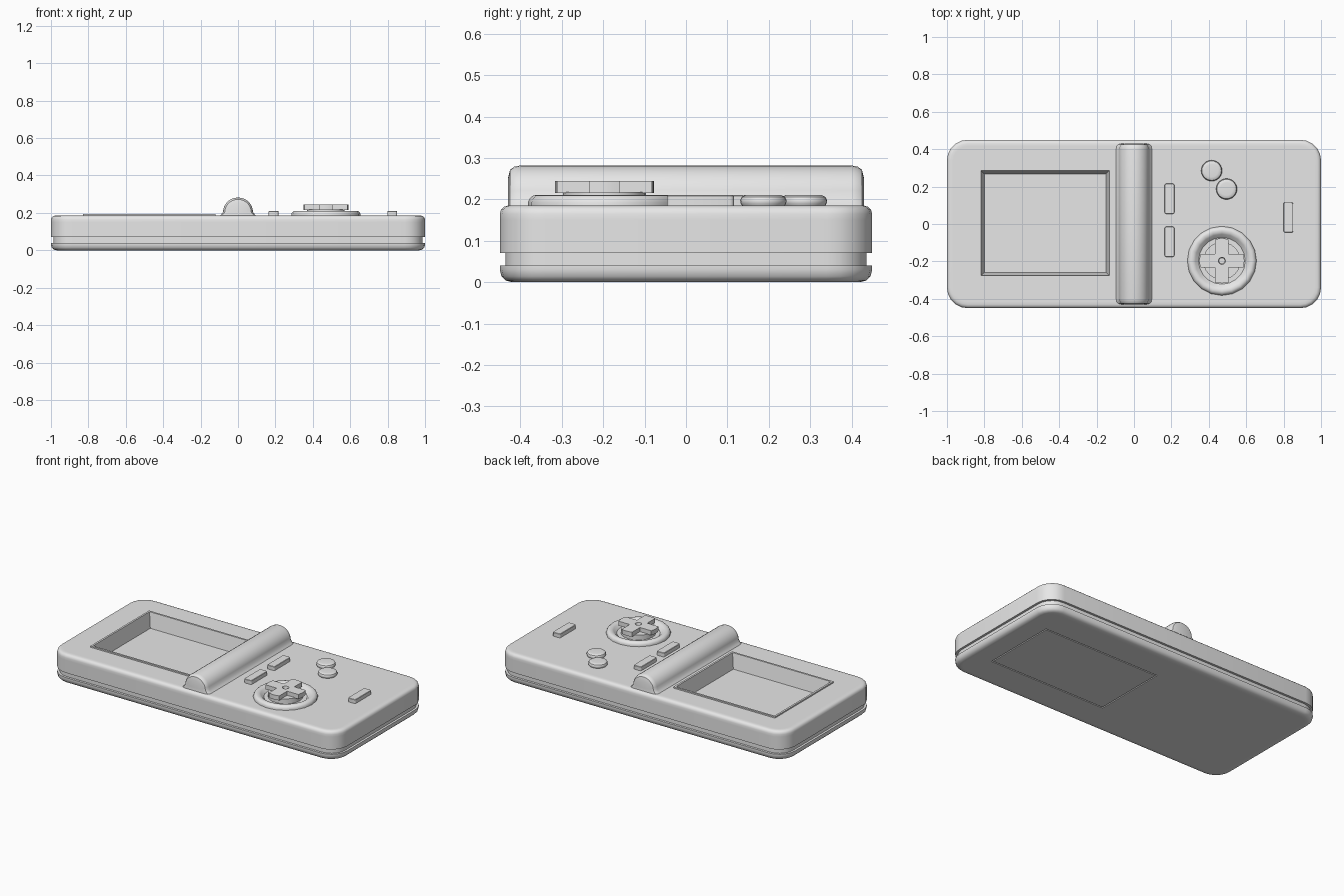
import bpy, bmesh, math

cube = bpy.data.objects.get("Cube")
if cube:
    bpy.data.objects.remove(cube, do_unlink=True)

GREY = (0.8, 0.8, 0.8, 1)
mat = bpy.data.materials.new("plain grey")
mat.use_nodes = True
mat.diffuse_color = GREY
mat.node_tree.nodes["Principled BSDF"].inputs["Base Color"].default_value = GREY


def loft(name, rings, closed=False):
    """Skin a stack of equal-length point rings, capped or joined end to start."""
    bm = bmesh.new()
    loops = [[bm.verts.new(p) for p in ring] for ring in rings]
    pairs = list(zip(loops, loops[1:]))
    if closed:
        pairs.append((loops[-1], loops[0]))
    else:
        bm.faces.new(loops[0])
        bm.faces.new(loops[-1])
    for a, b in pairs:
        for i in range(len(a)):
            j = (i + 1) % len(a)
            bm.faces.new((a[i], a[j], b[j], b[i]))
    bmesh.ops.recalc_face_normals(bm, faces=bm.faces)
    mesh = bpy.data.meshes.new(name)
    bm.to_mesh(mesh)
    bm.free()
    mesh.materials.append(mat)
    obj = bpy.data.objects.new(name, mesh)
    bpy.context.collection.objects.link(obj)
    return obj


def rect_rings(cx, cy, hx, hy, r, steps, profile):
    """Rounded rectangles, one per (inset, z) in the profile."""
    rings = []
    for inset, z in profile:
        rr = max(r - inset, 0.002) if steps else 0
        ring = []
        for q, (sx, sy) in enumerate(((1, 1), (-1, 1), (-1, -1), (1, -1))):
            for k in range(steps + 1):
                a = (q + (k / steps if steps else 0)) * math.pi / 2
                ring.append((cx + sx * (hx - inset - rr) + rr * math.cos(a),
                             cy + sy * (hy - inset - rr) + rr * math.sin(a), z))
        rings.append(ring)
    return rings


def disc_rings(cx, cy, r, sides, profile):
    return [[(cx + (r - i) * math.cos(math.tau * k / sides),
              cy + (r - i) * math.sin(math.tau * k / sides), z)
             for k in range(sides)] for i, z in profile]


def activate(obj):
    bpy.ops.object.select_all(action='DESELECT')
    obj.select_set(True)
    bpy.context.view_layer.objects.active = obj


def cut(obj, cutter):
    cutter.hide_render = True
    mod = obj.modifiers.new("cut", 'BOOLEAN')
    mod.operation = 'DIFFERENCE'
    mod.solver = 'EXACT'
    mod.object = cutter
    activate(obj)
    bpy.ops.object.modifier_apply(modifier=mod.name)
    bpy.data.objects.remove(cutter, do_unlink=True)


def smooth(obj):
    activate(obj)
    bpy.ops.object.shade_smooth_by_angle(angle=math.radians(35))


# Case: two shells separated by a recessed seam
case = loft("case", rect_rings(0, 0, 1, 0.45, 0.11, 5, [
    (0.045, 0), (0.03, 0), (0.014, 0.004), (0.004, 0.014), (0, 0.03),
    (0, 0.04), (0.014, 0.04), (0.014, 0.07), (0, 0.07), (0, 0.15),
    (0, 0.165), (0.003, 0.175), (0.01, 0.182), (0.02, 0.185), (0.035, 0.185)]))

# Screen well and its raised, sloping bezel
SCREEN = (-0.475, 0.005, 0.355, 0.293, 0, 0)
cut(case, loft("screen_cutter", rect_rings(*SCREEN, [(0.008, 0.1), (0.008, 0.3)])))
loft("screen_bezel", rect_rings(*SCREEN, [
    (0, 0.17), (0, 0.193), (0.012, 0.193), (0.03, 0.1), (0.004, 0.095)]), closed=True)

# Outline groove of the battery cover underneath
cut(case, loft("cover_cutter", rect_rings(0.44, 0, 0.41, 0.24, 0, 0, [
    (0, -0.02), (0, 0.008), (0.007, 0.008), (0.007, -0.02)]), closed=True))
smooth(case)

# Hinge barrel with flared foot and rounded ends
ENDS = [(0.03, 0.43), (0.01, 0.425), (0.003, 0.415), (0, 0.4)]
stations = [(i, -y) for i, y in ENDS] + [(i, y) for i, y in reversed(ENDS)]
hinge_rings = []
for inset, y in stations:
    ring = [(0.1 - inset, y, 0.18), (0.09 - inset, y, 0.192)]
    for k in range(15):
        a = math.pi * k / 14
        ring.append(((0.08 - inset) * math.cos(a), y, 0.205 + (0.077 - inset) * math.sin(a)))
    ring += [(-0.09 + inset, y, 0.192), (-0.1 + inset, y, 0.18)]
    hinge_rings.append(ring)
smooth(loft("hinge", hinge_rings))

# Round action buttons
for name, x, y in (("upper_button", 0.415, 0.285), ("lower_button", 0.495, 0.187)):
    smooth(loft(name, disc_rings(x, y, 0.056, 24, [
        (0.008, 0.18), (0.001, 0.19), (0, 0.198), (0.004, 0.206),
        (0.012, 0.21), (0.022, 0.211)])))

# Slim oblong buttons
for name, x, y in (("select_button", 0.19, 0.135), ("start_button", 0.19, -0.095),
                   ("power_button", 0.825, 0.035)):
    smooth(loft(name, rect_rings(x, y, 0.026, 0.081, 0.01, 3,
                                 [(0, 0.18), (0, 0.208), (0.002, 0.21)])))

# Direction pad: dished ring, pedestal and four-armed cross
PX, PY = 0.47, -0.197
smooth(loft("pad_ring", disc_rings(PX, PY, 0.185, 20, [
    (0, 0.18), (0, 0.193), (0.004, 0.202), (0.012, 0.209), (0.022, 0.211),
    (0.034, 0.209), (0.042, 0.204), (0.06, 0.187)])))
smooth(loft("pad_pedestal", disc_rings(PX, PY, 0.1, 24, [(0, 0.18), (0, 0.218)])))

ARM, REACH = 0.036, 0.12
half = math.asin(ARM / REACH)
plan = []
for q in range(4):
    turn = q * math.pi / 2
    for k in range(5):
        a = turn + half * (k / 2 - 1)
        plan.append((PX + REACH * math.cos(a), PY + REACH * math.sin(a)))
    a = turn + math.pi / 4
    plan.append((PX + ARM * math.sqrt(2) * math.cos(a), PY + ARM * math.sqrt(2) * math.sin(a)))
cross = loft("pad_cross", [[(x, y, z) for x, y in plan] for z in (0.215, 0.244)])
cut(cross, loft("dimple_cutter", disc_rings(PX, PY, 0.022, 16, [(0.006, 0.228), (0, 0.26)])))
smooth(cross)
